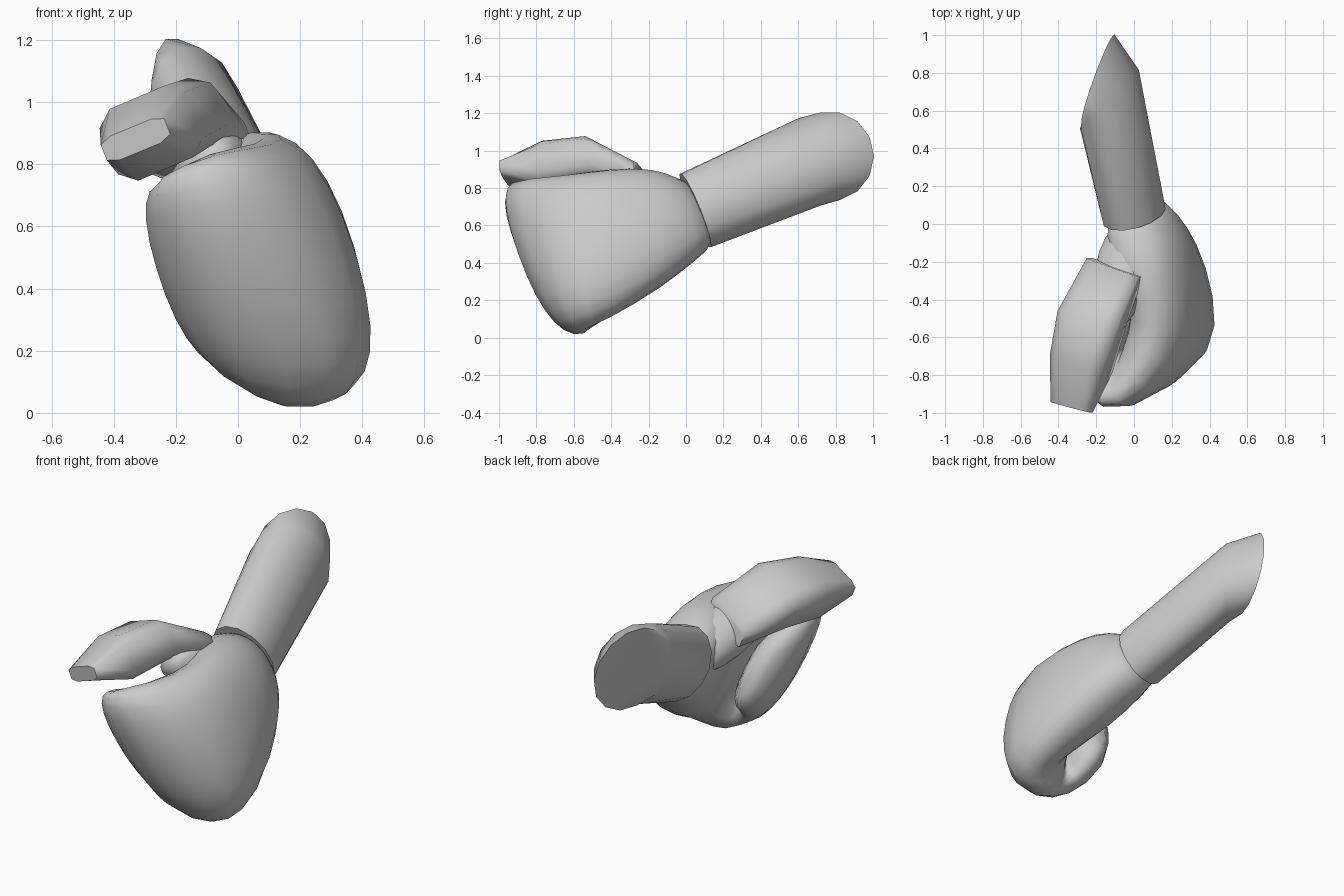
import bpy
import bmesh
from math import cos, sin, tau, radians, copysign
from mathutils import Vector

default_cube = bpy.data.objects.get("Cube")
if default_cube:
    bpy.data.objects.remove(default_cube)

grey = bpy.data.materials.new("plain_grey")
grey.use_nodes = True
colour = (0.6, 0.6, 0.6, 1)
grey.diffuse_color = colour
grey.node_tree.nodes["Principled BSDF"].inputs["Base Color"].default_value = colour


def power(value, exponent):
    return copysign(abs(value) ** exponent, value)


def section(bm, station, slant, rise, sides, exponent):
    """One closed ring: a sloping upright axis and a level axis turned about z."""
    centre, height, lean, turn, width = station
    upright = Vector((slant, lean, -1)) * height
    level = Vector((cos(radians(turn)), sin(radians(turn)), rise)) * width
    ring = []
    for step in range(sides):
        angle = tau * (step + 0.5) / sides
        along = upright * power(cos(angle), exponent)
        across = level * power(sin(angle), exponent)
        ring.append(bm.verts.new(Vector(centre) + along + across))
    return ring


def loft(name, stations, slant, rise, sides, exponent, sharp_angle, rounded):
    """Skin the sections of (centre, half height, lean, turn, half width)."""
    bm = bmesh.new()
    rings = [section(bm, station, slant, rise, sides, exponent) for station in stations]
    for ring, following in zip(rings, rings[1:]):
        for i in range(sides):
            j = (i + 1) % sides
            bm.faces.new((ring[i], ring[j], following[j], following[i]))
    bm.faces.new(rings[0])
    bm.faces.new(rings[-1])
    bmesh.ops.recalc_face_normals(bm, faces=bm.faces)
    mesh = bpy.data.meshes.new(name)
    bm.to_mesh(mesh)
    bm.free()
    mesh.materials.append(grey)
    part = bpy.data.objects.new(name, mesh)
    bpy.context.collection.objects.link(part)
    if rounded:
        part.modifiers.new("rounding", "SUBSURF").levels = 1
        part.modifiers["rounding"].render_levels = 1
    bpy.ops.object.select_all(action="DESELECT")
    part.select_set(True)
    bpy.context.view_layer.objects.active = part
    bpy.ops.object.shade_smooth_by_angle(angle=radians(sharp_angle))


# Forearm: tapered tube with an obliquely cut end
forearm = [
    ((0, .05, .68), .2, .4, 10, .17),
    ((-.13, .66, .94), .24, .1, 45, .22),
    ((-.19, .77, .97), .24, 0, 70, .25),
]
loft("forearm", forearm, slant=0.1, rise=0, sides=14, exponent=1, sharp_angle=50, rounded=False)

# Mitten hand: palm, knuckles, then fingers curling back under
mitten_hand = [
    ((0, .1, .66), .17, .4, 10, .13),
    ((.04, 0, .64), .22, .3, 10, .18),
    ((.1, -.15, .59), .33, .1, 15, .22),
    ((.21, -.42, .5), .42, 0, 15, .19),
    ((.21, -.61, .45), .43, .1, -35, .23),
    ((.03, -.78, .42), .44, .4, -75, .18),
    ((-.14, -.74, .43), .34, .4, -135, .19),
    ((-.15, -.56, .45), .27, .4, -200, .14),
    ((-.06, -.45, .46), .18, .4, -230, .1),
]
loft("mitten_hand", mitten_hand, slant=0.3, rise=0.15, sides=12, exponent=0.85, sharp_angle=180, rounded=True)

# Thumb: arched block narrowing to the tip
thumb = [
    ((-.1, -.23, .84), .06, 0, -20, .15),
    ((-.22, -.49, .93), .11, .2, -15, .17),
    ((-.28, -.74, .9), .12, 0, -20, .15),
    ((-.33, -.97, .88), .04, 0, -15, .11),
]
loft("thumb", thumb, slant=0.4, rise=0.4, sides=8, exponent=0.5, sharp_angle=70, rounded=False)

# Web of flesh joining thumb and palm
thumb_web = [
    ((0, 0, .7), .1, 0, 0, .12),
    ((-.05, -.15, .74), .13, 0, -10, .15),
    ((-.1, -.4, .8), .12, 0, -15, .14),
    ((-.1, -.53, .8), .06, 0, -15, .07),
]
loft("thumb_web", thumb_web, slant=0.2, rise=0.4, sides=10, exponent=0.9, sharp_angle=180, rounded=True)
